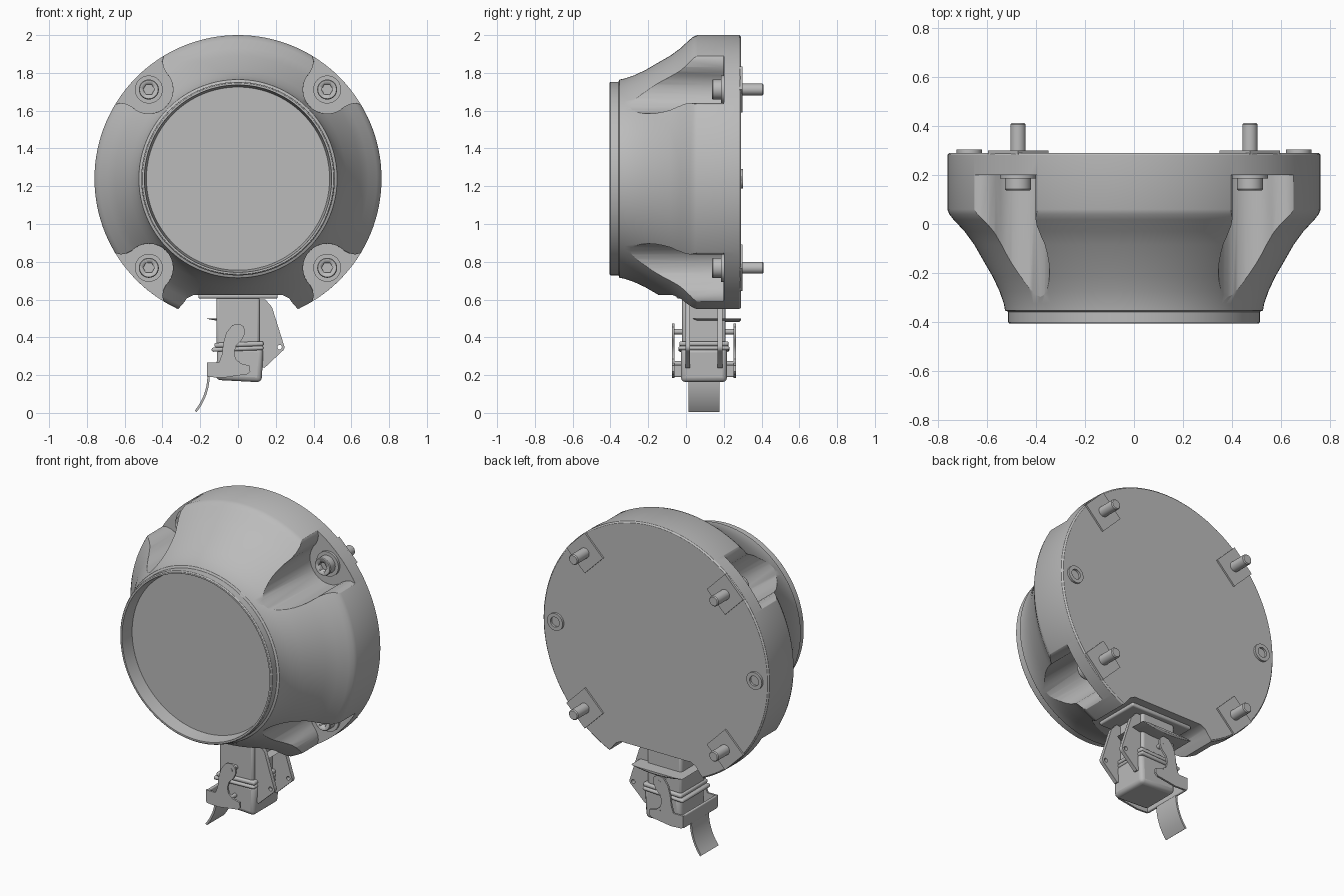
import bpy, bmesh, math
from mathutils import Matrix, Vector

if "Cube" in bpy.data.objects:
    bpy.data.objects.remove(bpy.data.objects["Cube"])

grey = bpy.data.materials.new("plain grey")
grey.use_nodes = True
COLOUR = (0.5, 0.5, 0.5, 1)
grey.diffuse_color = COLOUR
grey.node_tree.nodes["Principled BSDF"].inputs["Base Color"].default_value = COLOUR

ZC = 1.24      # height of the lamp axis
BOLT = 0.472   # bolt offset from the axis
CY = 0.095     # connector centre in y


def make(name, bm, bevel=0.0, segments=2):
    bmesh.ops.recalc_face_normals(bm, faces=bm.faces)
    me = bpy.data.meshes.new(name)
    bm.to_mesh(me)
    bm.free()
    me.materials.append(grey)
    ob = bpy.data.objects.new(name, me)
    bpy.context.collection.objects.link(ob)
    if bevel:
        mod = ob.modifiers.new("rounding", "BEVEL")
        mod.width, mod.segments = bevel, segments
        mod.limit_method, mod.angle_limit = "ANGLE", math.radians(40)
    smooth(ob)
    return ob


def smooth(ob):
    bpy.ops.object.select_all(action="DESELECT")
    ob.select_set(True)
    bpy.context.view_layer.objects.active = ob
    bpy.ops.object.shade_smooth_by_angle(angle=math.radians(35))


def lathe(name, profile, x=0, z=ZC, steps=32, closed=False):
    """Spin (radius, y) points about the y direction."""
    bm = bmesh.new()
    verts = [bm.verts.new((r, y, 0)) for r, y in profile]
    edges = [bm.edges.new(p) for p in zip(verts, verts[1:])]
    if closed:
        edges.append(bm.edges.new((verts[-1], verts[0])))
    bmesh.ops.spin(bm, geom=verts + edges, cent=(0, 0, 0), axis=(0, 1, 0),
                   angle=math.tau, steps=steps)
    bmesh.ops.remove_doubles(bm, verts=bm.verts, dist=1e-4)
    bmesh.ops.translate(bm, verts=bm.verts, vec=(x, 0, z))
    return make(name, bm)


def prism(name, outline, y0, y1, bevel=0.0, matrix=None):
    """Extrude an (x, z) outline from y0 to y1."""
    bm = bmesh.new()
    face = bm.faces.new([bm.verts.new((x, y0, z)) for x, z in outline])
    new = bmesh.ops.extrude_face_region(bm, geom=[face])["geom"]
    bmesh.ops.translate(bm, vec=(0, y1 - y0, 0),
                        verts=[v for v in new if isinstance(v, bmesh.types.BMVert)])
    if matrix:
        bmesh.ops.transform(bm, matrix=matrix, verts=bm.verts)
    return make(name, bm, bevel)


def box(name, x, y, z, bevel=0.0, tilt=0.0):
    """Box from (low, high) ranges, tilted about y."""
    bm = bmesh.new()
    size = [b - a for a, b in (x, y, z)]
    mid = Vector([(a + b) / 2 for a, b in (x, y, z)])
    bmesh.ops.create_cube(bm, size=1, matrix=Matrix.Translation(mid)
                          @ Matrix.Rotation(tilt, 4, "Y") @ Matrix.Diagonal((*size, 1)))
    return make(name, bm, bevel, 3)


def cut(ob, cutter):
    mod = ob.modifiers.new("cut", "BOOLEAN")
    mod.object, mod.operation, mod.solver = cutter, "DIFFERENCE", "EXACT"
    bpy.context.view_layer.objects.active = ob
    bpy.ops.object.modifier_apply(modifier=mod.name)
    bpy.data.objects.remove(cutter)


def arc(cx, cz, r, a0, a1, n):
    angles = [math.radians(a0 + (a1 - a0) * i / n) for i in range(n + 1)]
    return [(cx + r * math.cos(a), cz + r * math.sin(a)) for a in angles]


# Lamp housing: flange, flared bell, front rim and recessed lens
housing = lathe("housing", [
    (0, 0.29), (0.752, 0.29), (0.76, 0.282), (0.76, 0.06), (0.752, 0.04), (0.735, 0.018),
    (0.69, -0.03), (0.65, -0.085), (0.61, -0.155), (0.575, -0.215), (0.547, -0.275),
    (0.53, -0.325), (0.525, -0.352), (0.512, -0.358), (0.512, -0.4), (0.506, -0.406),
    (0.496, -0.406), (0.485, -0.325), (0, -0.325)], steps=128)

# Four bolt pockets, open towards the rim
side = [(0.03, 0.138), (0.055, 0.155), (0.07, 0.18), (0.085, 0.24), (0.25, 0.3)]
pocket = [(u, -t) for u, t in reversed(side)] + arc(0, 0, 0.128, 270, 90, 16) + side
for i in range(4):
    spot = Matrix.Translation((0, 0, ZC)) @ Matrix.Rotation(math.radians(45 + 90 * i), 4, "Y") \
        @ Matrix.Translation((BOLT * math.sqrt(2), 0, 0))
    cut(housing, prism("pocket_cutter", pocket, -0.6, 0.2, matrix=spot))

# Flat notch under the housing for the connector
cut(housing, prism("notch_cutter", [(-0.36, 0.5), (-0.29, 0.58), (-0.27, 0.607), (-0.235, 0.625),
                                    (0.235, 0.625), (0.27, 0.607), (0.29, 0.58), (0.36, 0.5)], -0.6, 0.6))
rounding = housing.modifiers.new("rounding", "BEVEL")
rounding.width, rounding.segments = 0.014, 3
rounding.limit_method, rounding.angle_limit = "ANGLE", math.radians(35)
smooth(housing)

# Bolts with washers, socket heads and back pads
for sx, sz in ((1, 1), (-1, 1), (1, -1), (-1, -1)):
    x, z = sx * BOLT, ZC + sz * BOLT
    tag = ("left" if sx > 0 else "right") + ("_top" if sz > 0 else "_bottom")
    lathe("washer_" + tag, [(0, 0.185), (0.074, 0.185), (0.074, 0.205), (0, 0.205)], x, z)
    head = lathe("bolt_head_" + tag, [(0, 0.137), (0.049, 0.137), (0.053, 0.142),
                                      (0.053, 0.19), (0, 0.19)], x, z)
    cut(head, prism("socket_cutter", arc(x, z, 0.03, 0, 300, 5), 0.1, 0.165))
    lathe("bolt_shank_" + tag, [(0, 0.28), (0.031, 0.28), (0.031, 0.405),
                                (0.026, 0.411), (0, 0.411)], x, z)
    prism("back_pad_" + tag, arc(x, z, 0.123, 0, 270, 3), 0.28, 0.3)

# Threaded inserts on the back
for sx in (-1, 1):
    lathe("insert_" + ("left" if sx > 0 else "right"),
          [(0.03, 0.28), (0.052, 0.28), (0.052, 0.303), (0.03, 0.303)], sx * 0.67, closed=True)

# Connector: mounting plate, socket, collars and tilted hood
box("connector_plate", (-0.21, 0.21), (CY - 0.145, CY + 0.145), (0.605, 0.63), 0.01)
box("connector_socket", (-0.115, 0.115), (CY - 0.115, CY + 0.115), (0.36, 0.615), 0.015)
box("socket_collar", (-0.125, 0.135), (CY - 0.13, CY + 0.13), (0.35, 0.375), 0.01, math.radians(-2))
box("hood_collar", (-0.14, 0.135), (CY - 0.135, CY + 0.135), (0.328, 0.35), 0.01, math.radians(-2))
box("connector_hood", (-0.113, 0.13), (CY - 0.122, CY + 0.122), (0.168, 0.35), 0.025, math.radians(3))

# Hinge brackets with a tip hole, and pins
for tag, y in (("front", CY - 0.085), ("back", CY + 0.085)):
    bracket = prism("hinge_bracket_" + tag,
                    [(0.1, 0.6), (0.145, 0.6), (0.18, 0.56)] + arc(0.22, 0.348, 0.026, 30, -60, 6)
                    + [(0.14, 0.238), (0.1, 0.25)], y - 0.012, y + 0.012)
    cut(bracket, prism("hole_cutter", arc(0.22, 0.348, 0.012, 0, 345, 23), y - 0.1, y + 0.1))
    smooth(bracket)
for tag, x, z, r in (("upper", 0.0, 0.43, 0.014), ("lower", 0.0, 0.262, 0.012)):
    lathe("latch_pin_" + tag, [(0, CY - 0.17), (r, CY - 0.17), (r, CY + 0.17), (0, CY + 0.17)], x, z, 16)

# Locking lever: two hooked arms, a bridge and a curved handle
hook = [(-0.155, 0.19), (-0.08, 0.186), (0.05, 0.205), (0.065, 0.22), (0.062, 0.25), (0.015, 0.262),
        (-0.012, 0.285), (-0.02, 0.32), (-0.01, 0.355), (0.02, 0.385), (0.036, 0.42), (0.032, 0.455),
        (0.008, 0.472), (-0.03, 0.465), (-0.062, 0.425), (-0.078, 0.37), (-0.085, 0.31),
        (-0.1, 0.268), (-0.165, 0.268), (-0.165, 0.2)]
for tag, y in (("front", CY - 0.163), ("back", CY + 0.163)):
    prism("lever_arm_" + tag, hook, y - 0.006, y + 0.006)
box("lever_bridge", (-0.165, -0.148), (CY - 0.165, CY + 0.165), (0.19, 0.268), 0.006)
outer = arc(-0.46, 0.2, 0.31, 2, -39, 12)
inner = arc(-0.46, 0.2, 0.298, -39, 2, 12)
prism("lever_handle", outer + inner, CY - 0.083, CY + 0.083)
